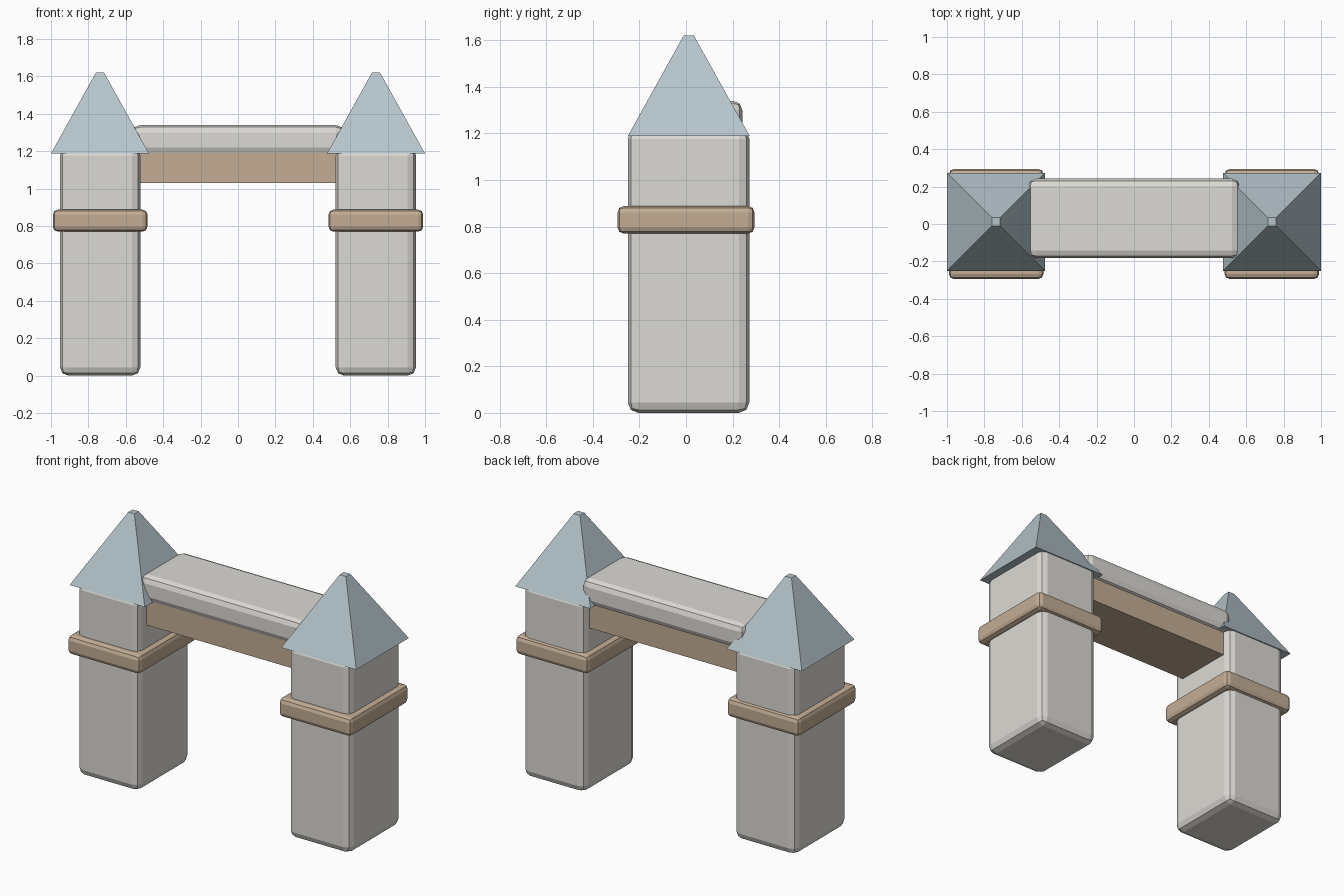
import bpy, bmesh
from math import sqrt, pi, radians
from mathutils import Matrix

if "Cube" in bpy.data.objects:
    bpy.data.objects.remove(bpy.data.objects["Cube"])


def material(name, rgb):
    m = bpy.data.materials.new(name)
    m.diffuse_color = (*rgb, 1)
    m.use_nodes = True
    m.node_tree.nodes["Principled BSDF"].inputs["Base Color"].default_value = m.diffuse_color
    return m


STONE = material("stone", (0.72, 0.70, 0.66))
WOOD = material("wood", (0.55, 0.42, 0.30))
SLATE = material("slate", (0.47, 0.56, 0.60))


def finish(bm, name, mat):
    mesh = bpy.data.meshes.new(name)
    bm.to_mesh(mesh)
    bm.free()
    mesh.materials.append(mat)
    ob = bpy.data.objects.new(name, mesh)
    bpy.context.collection.objects.link(ob)
    return ob


def block(name, x, y, z, mat, bevel=0):
    """Box given by (min, max) on each axis, with two-step rounded edges."""
    bm = bmesh.new()
    bmesh.ops.create_cube(bm, size=1)
    for v in bm.verts:
        v.co = [r[0] if c < 0 else r[1] for r, c in zip((x, y, z), v.co)]
    ob = finish(bm, name, mat)
    if bevel:
        mod = ob.modifiers.new("rounding", 'BEVEL')
        mod.width = bevel
        mod.segments = 2
    return ob


def roof(name, x, y, z0, z1, base, tip, mat):
    """Four-sided roof with a small flat tip; base and tip are half widths."""
    bm = bmesh.new()
    bmesh.ops.create_cone(bm, cap_ends=True, segments=4, radius1=base * sqrt(2),
                          radius2=tip * sqrt(2), depth=z1 - z0,
                          matrix=Matrix.Translation((x, y, (z0 + z1) / 2))
                          @ Matrix.Rotation(pi / 4, 4, 'Z'))
    # keep the sides parallel to the axes whichever way the cone starts
    xs = max(v.co.x for v in bm.verts) - x
    if xs > base * 1.2:
        bmesh.ops.rotate(bm, verts=bm.verts, cent=(x, y, 0),
                         matrix=Matrix.Rotation(radians(45), 3, 'Z'))
    return finish(bm, name, mat)


# two towers: pillar, wooden band, pointed roof
for side, s in (("left", -1), ("right", 1)):
    cx = s * 0.737
    block(side + "_pillar", (cx - 0.215, cx + 0.215), (-0.25, 0.272), (0, 1.222), STONE, 0.045)
    block(side + "_band", (cx - 0.253, cx + 0.253), (-0.294, 0.294), (0.77, 0.888), WOOD, 0.027)
    roof(side + "_roof", s * 0.738, 0.012, 1.188, 1.62, 0.262, 0.022, SLATE)

# bridge between the towers: wooden beam under a stone walkway
block("bridge_beam", (-0.55, 0.55), (-0.165, 0.215), (1.03, 1.23), WOOD)
block("bridge_walkway", (-0.565, 0.565), (-0.182, 0.242), (1.18, 1.34), STONE, 0.04)
